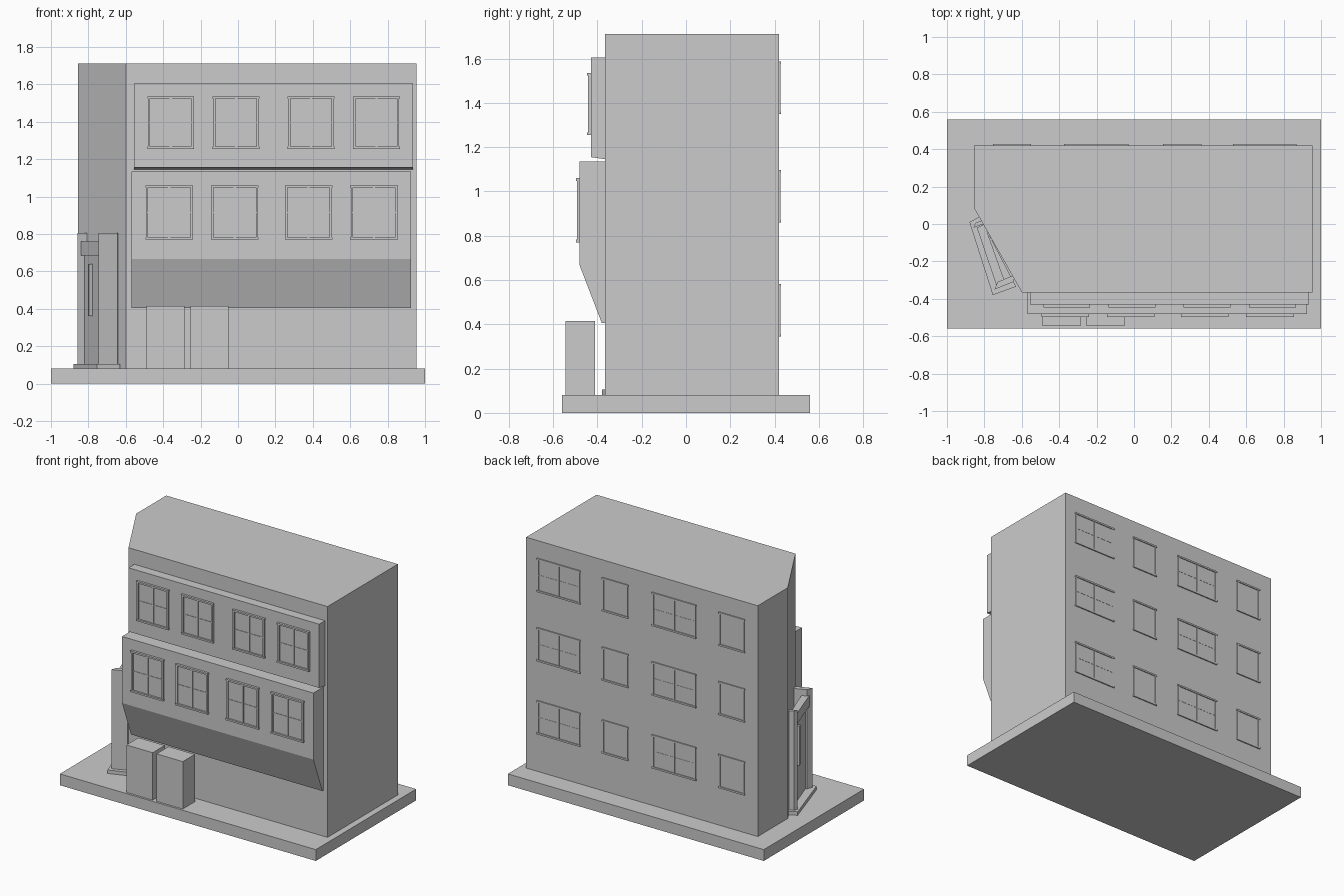
import bpy
import bmesh
from mathutils import Vector

cube = bpy.data.objects.get("Cube")
if cube:
    bpy.data.objects.remove(cube, do_unlink=True)

grey = bpy.data.materials.new("plain_grey")
grey.use_nodes = True
grey.diffuse_color = (0.6, 0.6, 0.6, 1)
grey.node_tree.nodes["Principled BSDF"].inputs["Base Color"].default_value = (0.6, 0.6, 0.6, 1)


def finish(name, bm):
    bmesh.ops.recalc_face_normals(bm, faces=bm.faces)
    mesh = bpy.data.meshes.new(name)
    bm.to_mesh(mesh)
    bm.free()
    mesh.materials.append(grey)
    obj = bpy.data.objects.new(name, mesh)
    bpy.context.collection.objects.link(obj)
    return obj


def extrude(bm, points, offset):
    """Solid made by moving a flat outline along an offset."""
    face = bm.faces.new([bm.verts.new(p) for p in points])
    geom = bmesh.ops.extrude_face_region(bm, geom=[face], use_keep_orig=True)["geom"]
    moved = [g for g in geom if isinstance(g, bmesh.types.BMVert)]
    bmesh.ops.translate(bm, verts=moved, vec=Vector(offset))


def add_box(bm, x0, x1, y0, y1, z0, z1):
    extrude(bm, [(x0, y0, z0), (x1, y0, z0), (x1, y1, z0), (x0, y1, z0)], (0, 0, z1 - z0))


def box(name, *bounds):
    bm = bmesh.new()
    add_box(bm, *bounds)
    return finish(name, bm)


def slab(name, plan, z0, z1):
    bm = bmesh.new()
    extrude(bm, [(x, y, z0) for x, y in plan], (0, 0, z1 - z0))
    return finish(name, bm)


def bay(name, profile, x0, x1):
    bm = bmesh.new()
    extrude(bm, [(x0, y, z) for y, z in profile], (x1 - x0, 0, 0))
    return finish(name, bm)


def window(name, x0, x1, z0, z1, wall, out, depth, crossed=True):
    """Framed window standing out of a wall; out is -1 for front, 1 for back."""
    bm = bmesh.new()
    t = 0.012

    def bar(xa, xb, za, zb, d):
        ya, yb = sorted((wall - out * 0.005, wall + out * d))
        add_box(bm, xa, xb, ya, yb, za, zb)

    bar(x0 + t, x1 - t, z0 + t, z1 - t, depth * 0.2)       # pane
    for x in (x0 + 0.003, x1 - t - 0.003):                  # sides
        bar(x, x + t, z0 + t, z1 - t, depth * 0.75)
    for z in (z0, z1 - t):                                  # sill and head
        bar(x0, x1, z, z + t, depth)
    if crossed:                                             # glazing bars
        xm, zm = (x0 + x1) / 2, (z0 + z1) / 2
        bar(xm - 0.006, xm + 0.006, z0 + t, z1 - t, depth * 0.6)
        bar(x0 + t, x1 - t, zm - 0.003, zm + 0.003, depth * 0.4)
    finish(name, bm)


# Ground slab and main block with its cut corner
box("base_slab", -1, 1, -0.56, 0.56, 0, 0.08)
slab("building_block", [(-0.855, 0.085), (-0.6, -0.365), (0.955, -0.365),
                        (0.955, 0.42), (-0.855, 0.42)], 0.08, 1.71)

# Projecting front bays
bay("upper_bay", [(-0.36, 1.145), (-0.43, 1.155), (-0.43, 1.605), (-0.36, 1.605)], -0.555, 0.935)
bay("lower_bay", [(-0.36, 0.405), (-0.38, 0.405), (-0.48, 0.665), (-0.48, 1.135),
                  (-0.36, 1.135)], -0.57, 0.925)

# Front windows
for i, x in enumerate((-0.485, -0.135, 0.265, 0.615)):
    window(f"upper_front_window_{i + 1}", x, x + 0.25, 1.255, 1.535, -0.43, -1, 0.016)
for i, x in enumerate((-0.495, -0.145, 0.25, 0.6)):
    window(f"lower_front_window_{i + 1}", x, x + 0.255, 0.77, 1.06, -0.48, -1, 0.016)

# Back windows, alternating narrow and wide
for row, z in enumerate((0.345, 0.86, 1.35)):
    for col, (x0, x1) in enumerate(((-0.755, -0.55), (-0.375, -0.03), (0.155, 0.36), (0.53, 0.87))):
        window(f"back_window_{row + 1}_{col + 1}", x0, x1, z, z + 0.237, 0.42, 1, 0.008, col % 2 == 1)

# Boxes standing at the front
for name, x in (("left_crate", -0.255), ("right_crate", -0.49)):
    box(name, x, x + 0.205, -0.545, -0.41, 0.08, 0.415)

# Corner entrance: step, two piers, lintel, door and handle
slab("entrance_step", [(-0.88, 0.01), (-0.825, 0.04), (-0.63, -0.335), (-0.755, -0.38)], 0.08, 0.105)
slab("near_pier", [(-0.745, -0.35), (-0.73, -0.31), (-0.635, -0.27), (-0.645, -0.31)], 0.105, 0.805)
slab("far_pier", [(-0.858, -0.02), (-0.848, 0.005), (-0.8, 0.025), (-0.805, 0.0)], 0.105, 0.805)
slab("entrance_lintel", [(-0.84, -0.02), (-0.735, -0.33), (-0.69, -0.31), (-0.8, 0.0)], 0.685, 0.76)
slab("entrance_door", [(-0.82, -0.01), (-0.715, -0.32), (-0.695, -0.31), (-0.8, 0.0)], 0.105, 0.685)
slab("door_handle", [(-0.803, -0.12), (-0.796, -0.14), (-0.775, -0.13), (-0.782, -0.11)], 0.36, 0.64)
